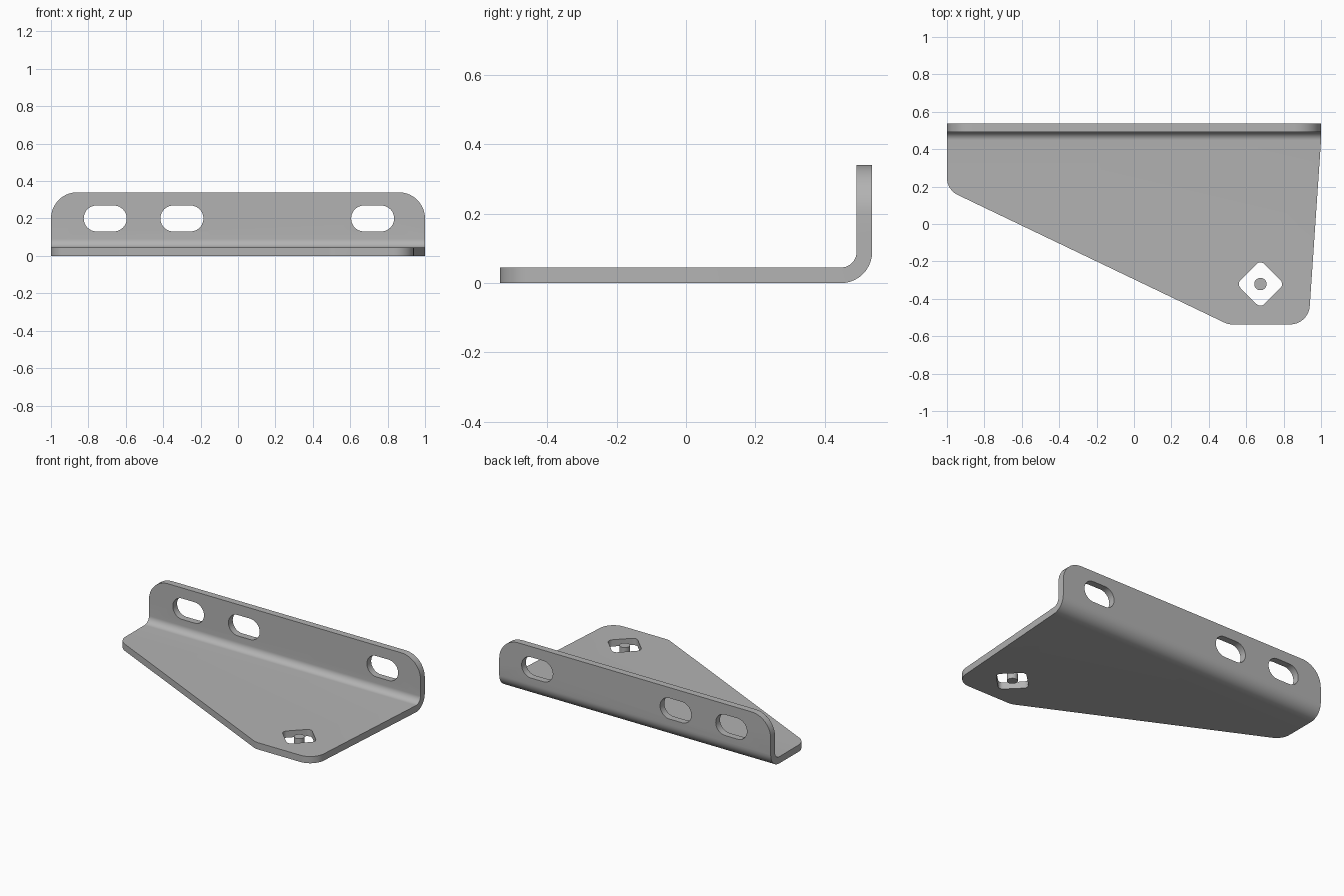
import bpy, bmesh, math
from mathutils import Vector, Matrix

if "Cube" in bpy.data.objects:
    bpy.data.objects.remove(bpy.data.objects["Cube"])

T = 0.045             # sheet thickness
Y, H = 0.537, 0.34    # half depth, flange height

steel = bpy.data.materials.new("grey steel")
steel.diffuse_color = (0.45, 0.45, 0.45, 1)
steel.use_nodes = True
steel.node_tree.nodes["Principled BSDF"].inputs["Base Color"].default_value = steel.diffuse_color


def fillet(corners, seg=10):
    """Round each (x, y, radius) corner of a closed outline."""
    out, n = [], len(corners)
    for i, (x, y, r) in enumerate(corners):
        p = Vector((x, y))
        if r == 0:
            out.append(p)
            continue
        a = (Vector(corners[i - 1][:2]) - p).normalized()
        b = (Vector(corners[(i + 1) % n][:2]) - p).normalized()
        half = a.angle(b) / 2
        c = p + (a + b).normalized() * r / math.sin(half)
        start = p + a * r / math.tan(half) - c
        end = p + b * r / math.tan(half) - c
        sweep = math.atan2(start.x * end.y - start.y * end.x, start.dot(end))
        for k in range(seg + 1):
            out.append(c + Matrix.Rotation(sweep * k / seg, 2) @ start)
    return out


def prism(name, outline, lo, hi, place):
    """Extrude an outline between lo and hi; place maps (u, v, w) to xyz."""
    bm = bmesh.new()
    rings = [[bm.verts.new(place(p.x, p.y, w)) for p in outline] for w in (lo, hi)]
    bm.faces.new(rings[0])
    bm.faces.new(rings[1])
    n = len(outline)
    for i in range(n):
        j = (i + 1) % n
        bm.faces.new((rings[0][i], rings[0][j], rings[1][j], rings[1][i]))
    bmesh.ops.recalc_face_normals(bm, faces=bm.faces[:])
    me = bpy.data.meshes.new(name)
    bm.to_mesh(me)
    bm.free()
    me.materials.append(steel)
    ob = bpy.data.objects.new(name, me)
    bpy.context.collection.objects.link(ob)
    return ob


def along_x(u, v, w): return (w, u, v)
def along_y(u, v, w): return (u, w, v)
def along_z(u, v, w): return (u, v, w)


def smooth(ob):
    bpy.ops.object.select_all(action='DESELECT')
    ob.select_set(True)
    bpy.context.view_layer.objects.active = ob
    bpy.ops.object.shade_smooth_by_angle(angle=math.radians(30))


# Bent sheet: L section with concentric bend radii
section = fillet([(-Y, 0, 0), (Y, 0, 0.09), (Y, H, 0), (Y - T, H, 0),
                  (Y - T, T, 0.045), (-Y, T, 0)])
bracket = prism("bracket", section, -1, 1, along_x)

# Plan outline of the tapered base
plan = fillet([(-1, 0.183, 0.1), (0.504, -Y, 0.1), (0.933, -Y, 0.105),
               (1, 0.447, 0), (1, 0.7, 0), (-1, 0.7, 0)])
# Flange outline with rounded upper corners
face = fillet([(-1, -0.1, 0), (1, -0.1, 0), (1, H, 0.14), (-1, H, 0.14)])
cuts = [(prism("plan_cutter", plan, -0.2, 0.6, along_z), 'INTERSECT'),
        (prism("flange_cutter", face, -0.8, 0.8, along_y), 'INTERSECT')]

# Mounting slots in the flange
for x in (-0.71, -0.30, 0.72):
    a, r = 0.115, 0.0695
    slot = fillet([(x - a, 0.2 - r, r * 0.999), (x + a, 0.2 - r, r * 0.999),
                   (x + a, 0.2 + r, r * 0.999), (x - a, 0.2 + r, r * 0.999)])
    cuts.append((prism("slot_cutter", slot, 0.4, 0.7, along_y), 'DIFFERENCE'))

# Diamond hole in the base
cx, cy, d = 0.676, -0.321, 0.128
diamond = fillet([(cx + d, cy, 0.03), (cx, cy + d, 0.03),
                  (cx - d, cy, 0.03), (cx, cy - d, 0.03)], 6)
cuts.append((prism("diamond_cutter", diamond, -0.1, 0.15, along_z), 'DIFFERENCE'))

for cutter, op in cuts:
    mod = bracket.modifiers.new(cutter.name, 'BOOLEAN')
    mod.object, mod.operation, mod.solver = cutter, op, 'EXACT'
    bpy.ops.object.select_all(action='DESELECT')
    bpy.context.view_layer.objects.active = bracket
    bpy.ops.object.modifier_apply(modifier=mod.name)
    bpy.data.objects.remove(cutter)
smooth(bracket)

# Small pin standing in the diamond hole
circle = [Vector((cx + 0.033 * math.cos(k * math.tau / 32),
                  cy + 0.033 * math.sin(k * math.tau / 32))) for k in range(32)]
smooth(prism("pin", circle, 0, T, along_z))
